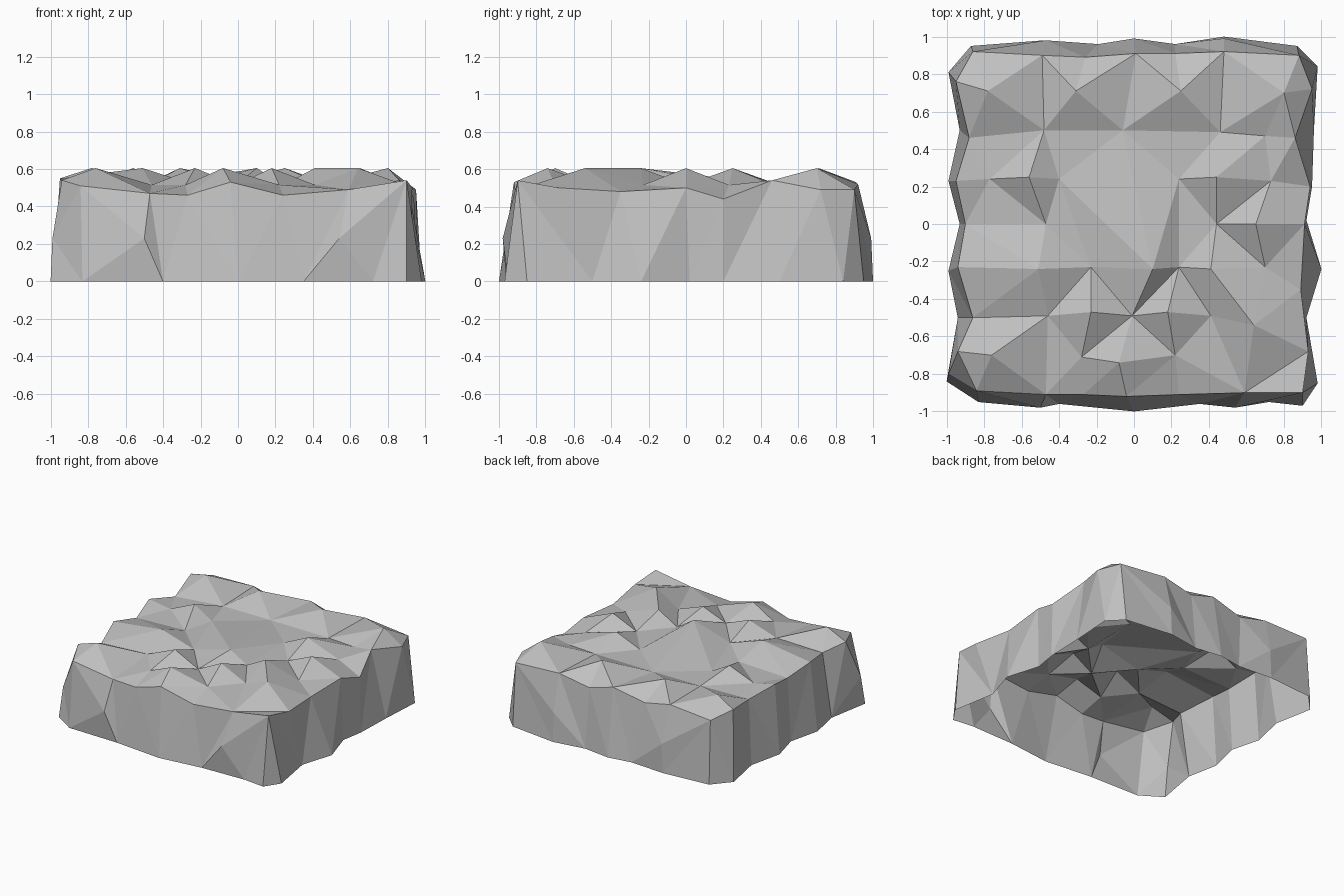
import bpy
from mathutils import Vector
from mathutils.geometry import delaunay_2d_cdt

# Remove the default cube only
default_cube = bpy.data.objects.get("Cube")
if default_cube:
    bpy.data.objects.remove(default_cube, do_unlink=True)


def make_material(name, colour):
    """One flat, matte colour for both viewport and render."""
    material = bpy.data.materials.new(name)
    material.use_nodes = True
    material.diffuse_color = colour
    shader = material.node_tree.nodes["Principled BSDF"]
    shader.inputs["Base Color"].default_value = colour
    shader.inputs["Roughness"].default_value = 0.9
    return material


def points(pairs, height):
    """Turn plan positions in hundredths into points at one height."""
    return [Vector((x / 100, y / 100, height)) for x, y in pairs]


def loop_edges(start, count):
    """Edges of a closed loop of consecutive points."""
    return [(start + i, start + (i + 1) % count) for i in range(count)]


def unfold(point):
    """Spread the steep wall outwards in plan so it can be triangulated flat."""
    spread = 1 + WALL_SPREAD * max(0, RIM_BASE - point.z)
    return point.xy * spread


RIM_BASE = 0.44
WALL_SPREAD = 0.5

# Ground outline of the rock, counterclockwise from the front left corner
foot = points([
    (-100, -84), (-83, -95), (-40, -96), (0, -100), (35, -96), (72, -95),
    (90, -97), (98, -85), (92, -50), (100, -24), (92, 2), (95, 20),
    (96, 50), (98, 84), (87, 95), (48, 100), (22, 96), (0, 99),
    (-19, 96), (-48, 98), (-87, 95), (-99, 81), (-93, 50), (-99, 23),
    (-93, 0), (-99, -25), (-94, -50)], 0)

# Upper edge where the wall turns into the top: plan position and height
rim_profile = [
    (-84, -89, 51), (-47, -91, 47), (-27, -91, 46), (-4, -92, 53),
    (24, -91, 46), (59, -90, 49), (90, -90, 54), (93, -68, 50),
    (89, -35, 48), (91, 0, 50), (94, 20, 44), (86, 46, 54),
    (95, 72, 49), (88, 90, 49), (48, 92, 52), (22, 91, 47),
    (1, 91, 53), (-26, 89, 47), (-49, 90, 52), (-86, 92, 50),
    (-95, 76, 55), (-88, 46, 50), (-95, 23, 55), (-90, 0, 50),
    (-94, -23, 55), (-86, -50, 50), (-94, -68, 54)]
rim = [Vector(p) / 100 for p in rim_profile]

# Bulges partway up the wall
bulges = points([(-50, -98), (54, -98), (-99, -80), (-47, 98), (48, 99)], 0.23)

# Hollows on the top and the small peaks between them
hollows = points([
    (-48, 50), (-6, 50), (46, 49), (70, 47), (-40, 24), (24, 24),
    (-77, 24), (73, 23), (-47, 0), (44, 0), (-23, -23), (24, -23),
    (70, -23), (-46, -49), (-1, -49), (41, -49), (-28, -71),
    (22, -70)], 0.515)
peaks = points([
    (10, -24), (-78, 71), (-31, 71), (25, 71), (80, 70), (-56, 25),
    (44, 25), (65, 0), (-51, -24), (41, -24), (-23, -47), (18, -47),
    (64, -54), (-76, -70), (-8, -74)], 0.605)

# Creases running from hollow to hollow, and one up to the first peak
creases = [(0, 1), (1, 2), (8, 6), (9, 7), (9, 12), (10, 13), (10, 14),
           (11, 14), (16, 14), (17, 14), (1, len(hollows))]

# Triangulate the unfolded sheet, then fold it back into shape
sheet = foot + rim + bulges + hollows + peaks
top_start = len(foot + rim + bulges)
edges = loop_edges(0, len(foot)) + loop_edges(len(foot), len(rim))
edges += [(top_start + a, top_start + b) for a, b in creases]
flat, _, faces, sources, _, _ = delaunay_2d_cdt(
    [unfold(p) for p in sheet], edges, [], 1, 1e-6)
folded = [sheet[source[0]] if source else Vector((*place, RIM_BASE))
          for place, source in zip(flat, sources)]

# Open-bottomed faceted rock shell
mesh = bpy.data.meshes.new("rock_slab")
mesh.from_pydata(folded, [], faces)
mesh.update()
mesh.materials.append(make_material("stone grey", (0.53, 0.53, 0.53, 1)))
rock = bpy.data.objects.new("rock_slab", mesh)
bpy.context.collection.objects.link(rock)
